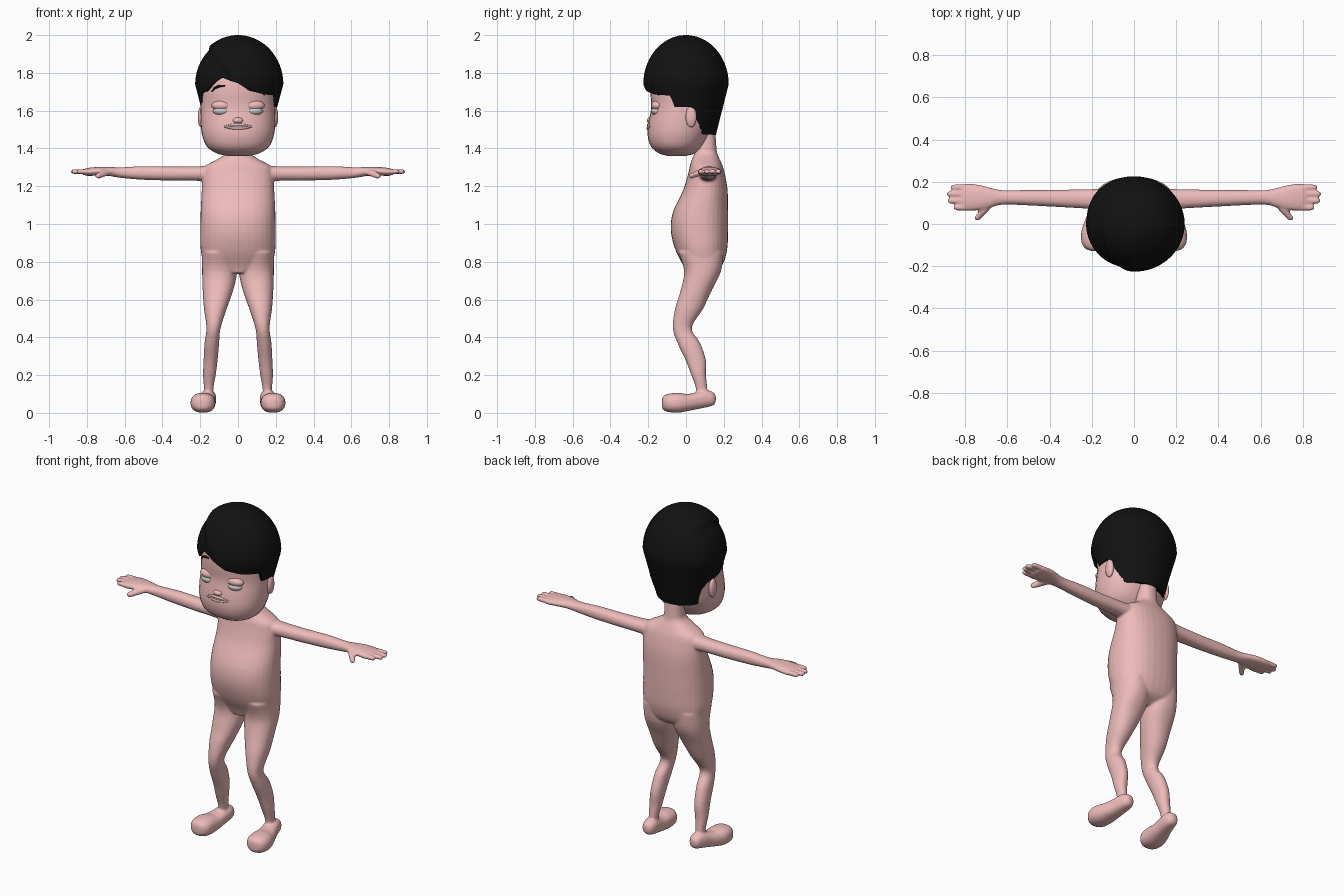
import bpy, bmesh, math
from mathutils import Vector
from mathutils.bvhtree import BVHTree

if "Cube" in bpy.data.objects:
    bpy.data.objects.remove(bpy.data.objects["Cube"])

SIDES = 32


def material(name, rgb):
    m = bpy.data.materials.new(name)
    m.diffuse_color = (*rgb, 1)
    m.use_nodes = True
    m.node_tree.nodes["Principled BSDF"].inputs["Base Color"].default_value = m.diffuse_color
    return m


skin = material("skin", (0.85, 0.5, 0.49))
black = material("black", (0.006, 0.006, 0.006))


def finish(name, bm, mat=None):
    bmesh.ops.recalc_face_normals(bm, faces=bm.faces)
    for f in bm.faces:
        f.smooth = True
    me = bpy.data.meshes.new(name)
    bm.to_mesh(me)
    ob = bpy.data.objects.new(name, me)
    bpy.context.collection.objects.link(ob)
    if mat:
        me.materials.append(mat)
    return ob


def catmull(p, q, r, s, t):
    return [0.5 * (2*b + (c - a)*t + (2*a - 5*b + 4*c - d)*t*t + (3*b - a - 3*c + d)*t**3)
            for a, b, c, d in zip(p, q, r, s)]


def loft(bm, axis, rings, n=2.2, side=1):
    """Smooth tube through rings (t, a0, a1, b0, b1): extents at position t on the axis."""
    pad = [rings[0]] + rings + [rings[-1]]
    fine = [catmull(*pad[i:i + 4], k / 4) for i in range(len(rings) - 1) for k in range(4)]
    fine.append(rings[-1])
    order = {"x": (0, 1, 2), "y": (1, 0, 2), "z": (2, 0, 1)}[axis]
    loops = []
    for t, a0, a1, b0, b1 in fine:
        loop = []
        for k in range(SIDES):
            c, s = math.cos(math.tau * k / SIDES), math.sin(math.tau * k / SIDES)
            co = [0, 0, 0]
            co[order[0]] = t
            co[order[1]] = (a0 + a1)/2 + (a1 - a0)/2 * math.copysign(abs(c)**(2/n), c)
            co[order[2]] = (b0 + b1)/2 + (b1 - b0)/2 * math.copysign(abs(s)**(2/n), s)
            co[0] *= side
            loop.append(bm.verts.new(co))
        loops.append(loop)
    new = [bm.faces.new(loops[0]), bm.faces.new(loops[-1])]
    for p, q in zip(loops, loops[1:]):
        for k in range(SIDES):
            j = (k + 1) % SIDES
            new.append(bm.faces.new((p[k], p[j], q[j], q[k])))
    bmesh.ops.recalc_face_normals(bm, faces=new)


def ball(name, loc, size, mat=None):
    bm = bmesh.new()
    bmesh.ops.create_uvsphere(bm, u_segments=24, v_segments=16, radius=1)
    for v in bm.verts:
        v.co = Vector([v.co[i] * size[i] + loc[i] for i in range(3)])
    return finish(name, bm, mat)


def tube(name, pts, radii, mat=None):
    cu = bpy.data.curves.new(name, "CURVE")
    cu.dimensions = "3D"
    cu.bevel_depth = 1
    cu.bevel_resolution = 3
    cu.use_fill_caps = True
    sp = cu.splines.new("POLY")
    sp.points.add(len(pts) - 1)
    for p, co, r in zip(sp.points, pts, radii):
        p.co = (*co, 1)
        p.radius = r
    ob = bpy.data.objects.new(name, cu)
    bpy.context.collection.objects.link(ob)
    if mat:
        cu.materials.append(mat)


# Body: neck and torso, then both limbs, fused by a voxel remesh
bm = bmesh.new()
torso = [(0.74, .06, -.0, .13), (0.78, .17, -.015, .19), (0.86, .197, -.055, .217),
         (0.96, .2, -.08, .223), (1.06, .198, -.07, .223), (1.18, .192, -.015, .22),
         (1.26, .188, .01, .207), (1.305, .175, .02, .195), (1.34, .115, .03, .18),
         (1.375, .064, .045, .165), (1.42, .055, .052, .16), (1.5, .052, .06, .155)]
loft(bm, "z", [(z, -h, h, a, b) for z, h, a, b in torso], 2.3)
for s in (1, -1):
    loft(bm, "z", [(.04, .135, .175, .06, .11), (.13, .13, .18, .052, .112), (.2, .118, .185, .028, .106),
                   (.28, .108, .182, -.003, .105), (.37, .1, .177, -.045, .075), (.45, .092, .167, -.07, .03),
                   (.55, .06, .18, -.058, .09), (.65, .025, .187, -.028, .137),
                   (.75, .004, .19, -.01, .185), (.85, .01, .19, -.04, .2)], side=s)
    # Foot
    loft(bm, "y", [(-.128, .17, .2, .03, .07), (-.118, .145, .228, .015, .09), (-.09, .125, .248, .004, .102),
                   (-.04, .12, .25, .001, .106), (.01, .118, .235, .01, .1), (.06, .117, .215, .02, .11),
                   (.11, .115, .2, .03, .12), (.145, .125, .187, .04, .108), (.158, .145, .17, .06, .09)],
         2.4, s)
    # Arm and palm
    loft(bm, "x", [(.1, .05, .17, 1.215, 1.315), (.2, .07, .165, 1.228, 1.306), (.35, .08, .162, 1.23, 1.304),
                   (.5, .088, .161, 1.234, 1.306), (.62, .092, .16, 1.244, 1.3), (.68, .077, .172, 1.254, 1.302),
                   (.74, .065, .187, 1.256, 1.302), (.8, .063, .19, 1.255, 1.296), (.82, .07, .182, 1.262, 1.288)],
         side=s)
    # Fingers and thumb
    for y, tip in ((.174, .868), (.143, .886), (.11, .883), (.078, .855)):
        loft(bm, "x", [(.77, y - .015, y + .015, 1.262, 1.29), (tip - .03, y - .014, y + .014, 1.264, 1.291),
                       (tip - .008, y - .012, y + .012, 1.266, 1.288), (tip, y - .005, y + .005, 1.272, 1.282)],
             2, s)
    loft(bm, "y", [(.11, .65, .72, 1.26, 1.295), (.06, .69, .737, 1.25, 1.284),
                   (.028, .722, .756, 1.24, 1.27), (.017, .733, .749, 1.248, 1.262)], 2, s)
body = finish("body", bm, skin)
r = body.modifiers.new("fuse", "REMESH")
r.mode = "VOXEL"
r.voxel_size = 0.0065
r.use_smooth_shade = True
sm = body.modifiers.new("soften", "SMOOTH")
sm.factor = 0.5
sm.iterations = 5

# Head
bm = bmesh.new()
head = [(1.361, .06, -.1, 0), (1.375, .115, -.145, .05), (1.41, .165, -.185, .085), (1.47, .19, -.203, .12),
        (1.54, .198, -.198, .145), (1.62, .198, -.184, .165), (1.7, .197, -.188, .178), (1.78, .185, -.18, .175),
        (1.86, .14, -.14, .14), (1.91, .07, -.07, .07)]
loft(bm, "z", [(z, -h, h, a, b) for z, h, a, b in head])
tree = BVHTree.FromBMesh(bm)
finish("head", bm, skin)


def face(x, z, out=0.0):
    """Point on the front of the head."""
    hit = tree.ray_cast(Vector((x, -1, z)), Vector((0, 1, 0)))[0]
    return (x, hit.y - out, z)


# Ears, eyes, lids and brows
for s, side in ((1, "left"), (-1, "right")):
    ball("ear_" + side, (s * .196, .027, 1.567), (.017, .029, .055), skin)
    x, y, z = face(s * .085, 1.6)
    ball("eye_" + side, (x, y + .02, z - .002), (.047, .032, .024))
    ball("upper_lid_" + side, (x, y + .022, z + .027), (.056, .033, .028), skin)
    drop = 0 if s < 0 else .018
    tube("brow_" + side, [face(s * a, b - drop, .002) for a, b in
                          ((.14, 1.7), (.125, 1.718), (.1, 1.73), (.07, 1.733))],
         (.002, .006, .007, .004), black)

# Nose and mouth
ball("nose", face(0, 1.548, -.006), (.028, .017, .016), skin)
xs = [-.075 + .015 * i for i in range(11)]
for name, dz, rad, mat in (("upper_lip", .009, .006, skin), ("lower_lip", -.009, .007, skin),
                           ("teeth", 0, .005, None)):
    tube(name, [face(x, 1.516 + dz * (1 - (x / .08)**2), 0) for x in xs],
         [rad * (1.05 - (x / .08)**2) + .001 for x in xs], mat)

# Hair: a dome cut at a hairline (angle from the front, height), parted on one side
hairline = [(-180, 1.47), (-125, 1.475), (-112, 1.5), (-104, 1.6), (-98, 1.62), (-72, 1.62), (-66, 1.69),
            (-50, 1.7), (-35, 1.75), (-22, 1.78), (0, 1.745), (15, 1.705), (40, 1.685), (67, 1.68),
            (72, 1.62), (98, 1.62), (104, 1.6), (112, 1.5), (125, 1.475), (180, 1.47)]


def hair_height(a):
    for (a0, z0), (a1, z1) in zip(hairline, hairline[1:]):
        if a <= a1:
            return z0 + (z1 - z0) * (a - a0) / (a1 - a0)


def hair_point(a, d):
    z = 1.74 + .26 * (math.cos(d) if d < math.pi / 2 else math.pi / 2 - d)
    f = math.sin(d) if d < math.pi / 2 else 1 - .29 * (d - math.pi / 2)
    x, y = .24 * f * math.sin(a), -.226 * f * math.cos(a)
    # step down beyond the parting, fading out at the back
    t = min(1, max(0, (-.14 + (1.93 - z) * .73 - x) / .025))
    k = 1 - .055 * t * t * (3 - 2 * t) * min(1, max(0, (.16 - y) / .12))
    return Vector((x * k, y * k, 1.7 + (z - 1.7) * k if z > 1.7 else z))


bm = bmesh.new()
N, M = 120, 30
top = bm.verts.new((0, 0, 2))
cols = []
for i in range(N):
    deg = -180 + 360 * i / N
    h = hair_height(deg)
    end = math.acos((h - 1.74) / .26) if h > 1.74 else math.pi / 2 + (1.74 - h) / .26
    col = [hair_point(math.radians(deg), end * j / M) for j in range(1, M + 1)]
    rim = col[-1]
    col.append(Vector((rim.x * .8, rim.y * .8, rim.z + .01)))
    cols.append([bm.verts.new(p) for p in col])
for i in range(N):
    p, q = cols[i], cols[(i + 1) % N]
    bm.faces.new((top, p[0], q[0]))
    for j in range(M):
        bm.faces.new((p[j], p[j + 1], q[j + 1], q[j]))
hair = finish("hair", bm, black)
bpy.context.view_layer.objects.active = hair
hair.select_set(True)
bpy.ops.object.shade_smooth_by_angle(angle=math.radians(50))
